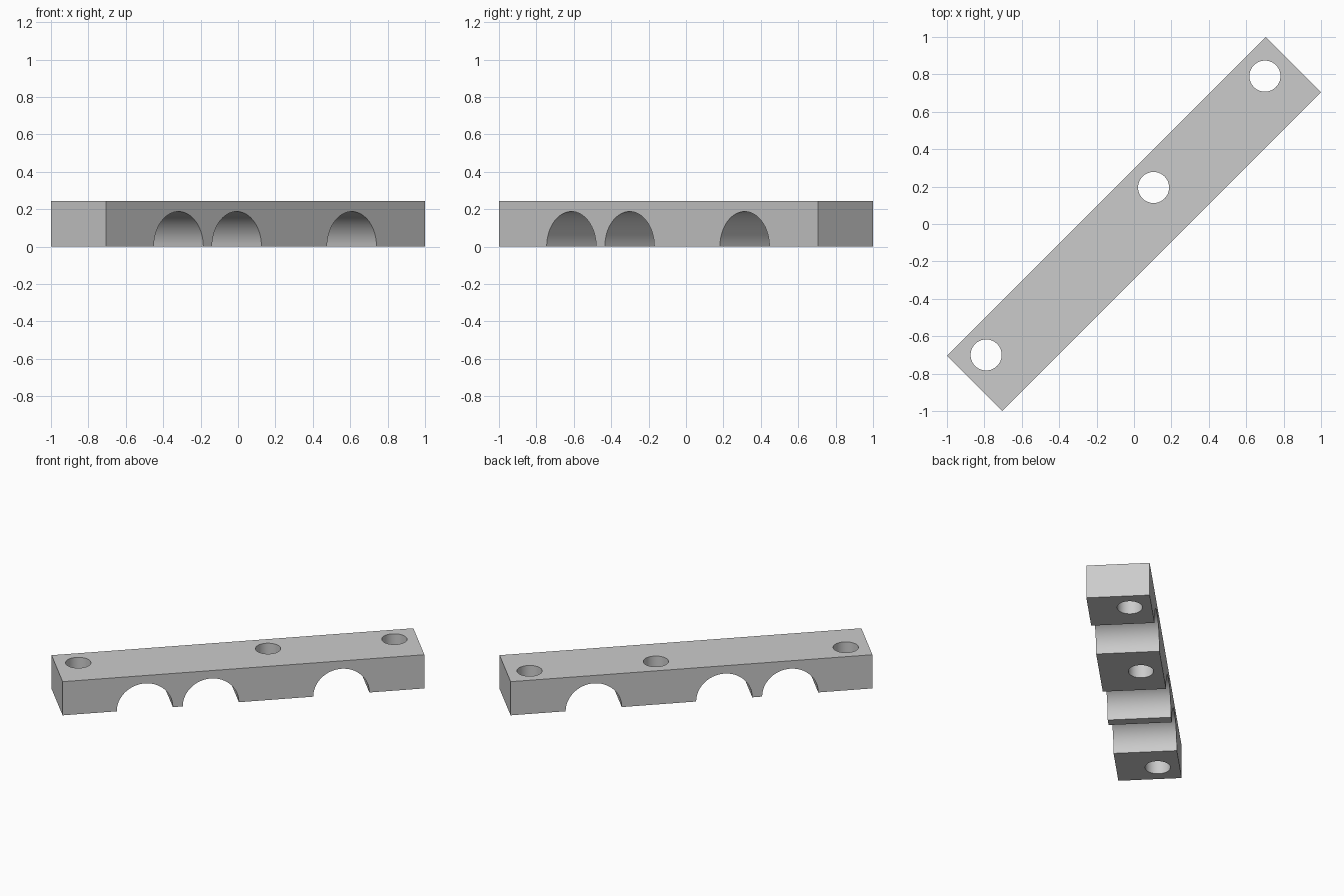
import bpy, bmesh, math
from mathutils import Matrix

cube = bpy.data.objects.get("Cube")
if cube:
    bpy.data.objects.remove(cube, do_unlink=True)

HALF_LENGTH, HALF_WIDTH, HEIGHT = 1.206, 0.2086, 0.244
ARCH_RADIUS, ARCHES = 0.187, (-0.658, -0.218, 0.652)
HOLE_RADIUS, HOLE_OFFSET, HOLES = 0.083, 0.064, (-1.054, 0.212, 1.054)
SEGMENTS = 32

grey = bpy.data.materials.new("light grey")
grey.use_nodes = True
colour = (0.6, 0.6, 0.6, 1)
grey.diffuse_color = colour
grey.node_tree.nodes["Principled BSDF"].inputs["Base Color"].default_value = colour


def make_object(name, bm):
    bmesh.ops.recalc_face_normals(bm, faces=bm.faces)
    mesh = bpy.data.meshes.new(name)
    bm.to_mesh(mesh)
    bm.free()
    mesh.materials.append(grey)
    obj = bpy.data.objects.new(name, mesh)
    bpy.context.collection.objects.link(obj)
    return obj


# Side profile of the bar with half-round arches along the bottom
profile = [(-HALF_LENGTH, 0)]
for centre in ARCHES:
    for i in range(SEGMENTS + 1):
        a = math.pi * (1 - i / SEGMENTS)
        profile.append((centre + ARCH_RADIUS * math.cos(a), ARCH_RADIUS * math.sin(a)))
profile += [(HALF_LENGTH, 0), (HALF_LENGTH, HEIGHT), (-HALF_LENGTH, HEIGHT)]

bm = bmesh.new()
face = bm.faces.new([bm.verts.new((x, -HALF_WIDTH, z)) for x, z in profile])
extruded = bmesh.ops.extrude_face_region(bm, geom=[face])["geom"]
bmesh.ops.translate(bm, vec=(0, 2 * HALF_WIDTH, 0),
                    verts=[v for v in extruded if isinstance(v, bmesh.types.BMVert)])
bar = make_object("arched_bar", bm)

# Vertical bolt holes
bm = bmesh.new()
for x in HOLES:
    bmesh.ops.create_cone(bm, cap_ends=True, segments=2 * SEGMENTS,
                          radius1=HOLE_RADIUS, radius2=HOLE_RADIUS, depth=1,
                          matrix=Matrix.Translation((x, HOLE_OFFSET, HEIGHT / 2)))
cutter = make_object("hole_cutter", bm)
cutter.hide_render = True

bpy.context.view_layer.objects.active = bar
bar.select_set(True)
cut = bar.modifiers.new("bolt_holes", 'BOOLEAN')
cut.operation = 'DIFFERENCE'
cut.solver = 'EXACT'
cut.object = cutter
bpy.ops.object.modifier_apply(modifier=cut.name)
bpy.data.objects.remove(cutter, do_unlink=True)

# Diagonal placement and crisp edges around smooth curves
bar.data.transform(Matrix.Rotation(math.radians(45), 4, 'Z'))
bpy.ops.object.shade_smooth_by_angle(angle=math.radians(30))
